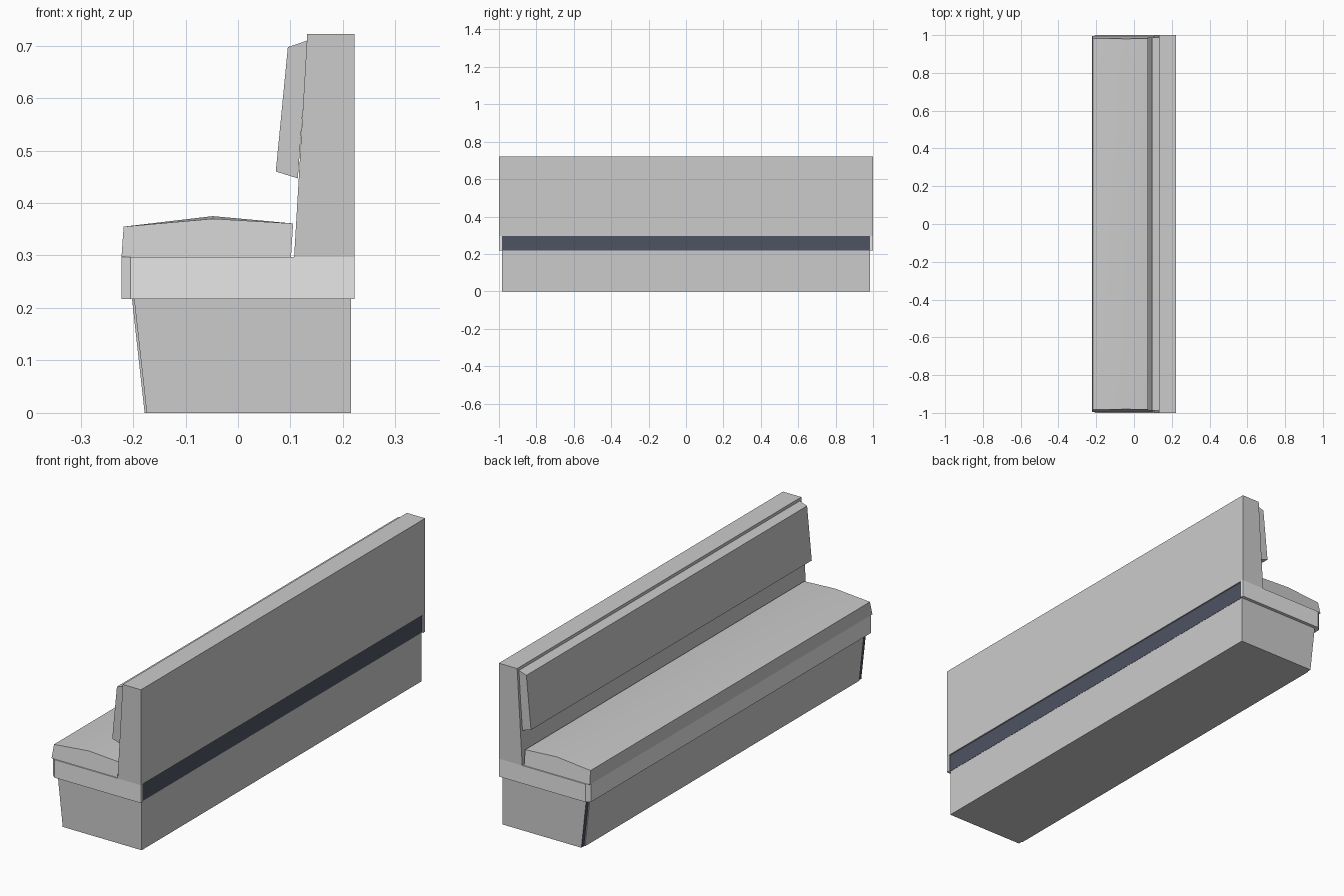
import bpy, bmesh, math

old = bpy.data.objects.get("Cube")
if old:
    bpy.data.objects.remove(old, do_unlink=True)


def material(name, rgb):
    m = bpy.data.materials.new(name)
    m.use_nodes = True
    m.diffuse_color = (*rgb, 1)
    m.node_tree.nodes["Principled BSDF"].inputs["Base Color"].default_value = (*rgb, 1)
    return m


grey = material("mid grey", (0.6, 0.6, 0.6))
light = material("light grey", (0.8, 0.8, 0.8))
navy = material("dark navy", (0.077, 0.087, 0.125))


def loft(name, sections, mat):
    """Join matching rings of points into a closed solid."""
    bm = bmesh.new()
    rings = [[bm.verts.new(p) for p in ring] for ring in sections]
    n = len(rings[0])
    for a, b in zip(rings, rings[1:]):
        for i in range(n):
            j = (i + 1) % n
            bm.faces.new((a[i], a[j], b[j], b[i]))
    bm.faces.new(rings[0])
    bm.faces.new(rings[-1])
    bmesh.ops.recalc_face_normals(bm, faces=bm.faces)
    me = bpy.data.meshes.new(name)
    bm.to_mesh(me)
    bm.free()
    me.materials.append(mat)
    ob = bpy.data.objects.new(name, me)
    bpy.context.scene.collection.objects.link(ob)
    return ob


def bar(name, profile, half, mat):
    """Extrude an (x, z) profile along y, centred."""
    return loft(name, [[(x, y, z) for x, z in profile] for y in (-half, half)], mat)


FLOOR, LOW, HIGH, TOP = 0, 0.217, 0.297, 0.722

# Plinth with a raked front; its front face is dark behind the panel
plinth = bar("plinth", [(-0.174, FLOOR), (0.215, FLOOR), (0.215, LOW), (-0.198, LOW)], 0.985, grey)
plinth.data.materials.append(navy)
for f in plinth.data.polygons:
    if f.normal.x < -0.5:
        f.material_index = 1
bar("front_panel", [(-0.178, FLOOR), (-0.174, FLOOR), (-0.198, LOW), (-0.202, LOW)], 0.965, grey)

# Seat frame: chamfered front corners, rear recess between the end plates
half_plan = [(-0.222, 0.985), (-0.205, 1), (0.222, 1), (0.222, 0.985), (0.213, 0.985)]
plan = half_plan + [(x, -y) for x, y in reversed(half_plan)]
loft("seat_frame", [[(x, y, z) for x, y in plan] for z in (LOW, HIGH)], light)
bar("rear_strip", [(0.212, LOW), (0.216, LOW), (0.216, HIGH), (0.212, HIGH)], 0.985, navy)


# Crowned seat cushion, with ends that lean inward
def cushion_ring(y, crown):
    side = math.copysign(1, y)
    pts = [(-0.222, HIGH), (-0.218, 0.355), (-0.048, crown), (0.105, 0.361), (0.101, HIGH)]
    return [(x, y - side * 0.2 * (z - HIGH), z) for x, z in pts]


cushion = loft("seat_cushion", [cushion_ring(-0.995, 0.37), cushion_ring(-0.8, 0.375),
                                cushion_ring(0.8, 0.375), cushion_ring(0.995, 0.37)], grey)
bpy.ops.object.select_all(action="DESELECT")
cushion.select_set(True)
bpy.context.view_layer.objects.active = cushion
bpy.ops.object.shade_smooth_by_angle(angle=math.radians(30))

# Backrest and its padded panel
bar("backrest", [(0.107, HIGH), (0.222, HIGH), (0.222, TOP), (0.132, TOP)], 1, grey)
bar("back_pad", [(0.072, 0.46), (0.114, 0.447), (0.133, 0.71), (0.095, 0.697)], 0.988, grey)
